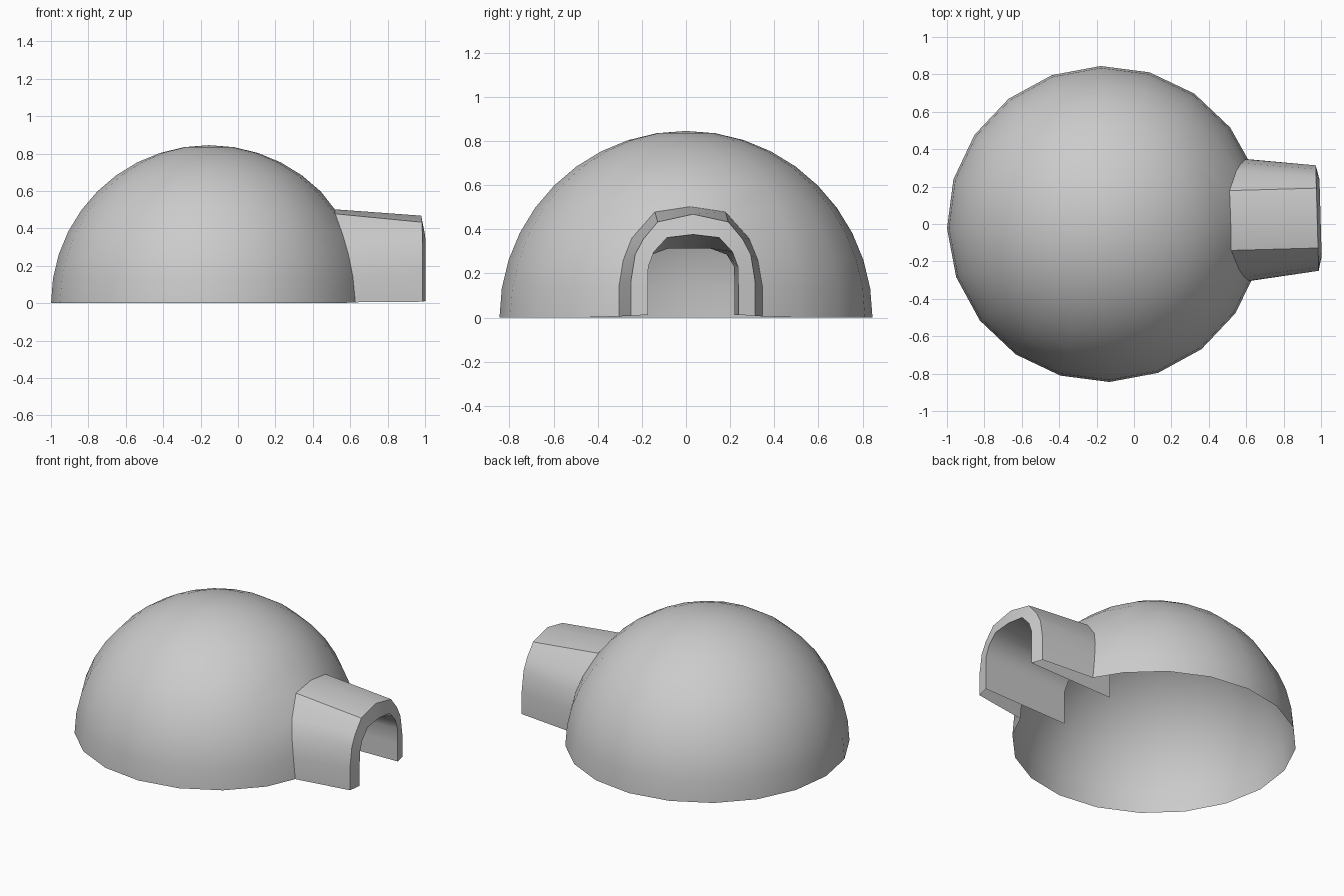
import bpy, bmesh
from math import sin, cos, pi, sqrt, radians

if "Cube" in bpy.data.objects:
    bpy.data.objects.remove(bpy.data.objects["Cube"])

R, CX, SEG, RINGS = 0.845, -0.155, 20, 10
bm = bmesh.new()

# Open half-dome grid, with its pole at the top
grid = [[bm.verts.new((R * cos(r * pi / 20) * cos(2 * pi * s / SEG),
                       R * cos(r * pi / 20) * sin(2 * pi * s / SEG),
                       R * sin(r * pi / 20))) for s in range(SEG)]
        for r in range(RINGS)]
pole = bm.verts.new((0, 0, R))
for r in range(RINGS):
    for s in range(SEG):
        t = (s + 1) % SEG
        if r < 4 and s in (0, SEG - 1):      # doorway opening
            continue
        if r == RINGS - 1:
            bm.faces.new((grid[r][s], grid[r][t], pole))
        else:
            bm.faces.new((grid[r][s], grid[r][t], grid[r + 1][t], grid[r + 1][s]))


def mirror_arch(half):
    """Half arch (y, z) from the foot to the crown, mirrored to a full arch."""
    return half + [(-y, z) for y, z in half[-2::-1]]


def ring(x, half):
    return [bm.verts.new((x, y, z)) for y, z in mirror_arch(half)]


# Doorway rim pulled into an arch lying on the dome
joint = ([grid[r][1] for r in range(5)] + [grid[4][0]]
         + [grid[r][SEG - 1] for r in range(4, -1, -1)])
joint_half = [(0.325, 0.005), (0.325, 0.14), (0.305, 0.26),
              (0.265, 0.36), (0.160, 0.478), (0, 0.502)]
for v, (y, z) in zip(joint, mirror_arch(joint_half)):
    v.co = (sqrt((R - 0.006) ** 2 - y * y - z * z), y, z)

# Entrance tunnel: outer skin, end face and inner lining
outer = ring(1.135, [(0.282, 0.008), (0.282, 0.16), (0.262, 0.285),
                     (0.225, 0.355), (0.160, 0.433), (0, 0.468)])
inner = ring(1.153, [(0.205, 0.012), (0.205, 0.13), (0.203, 0.23),
                     (0.178, 0.297), (0.118, 0.362), (0, 0.376)])
deep = ring(0.53, [(0.205, 0.012), (0.205, 0.13), (0.203, 0.23),
                   (0.170, 0.285), (0.095, 0.313), (0, 0.313)])
for a, b in ((joint, outer), (outer, inner), (inner, deep)):
    for i in range(len(a) - 1):
        bm.faces.new((a[i], b[i], b[i + 1], a[i + 1]))
bmesh.ops.recalc_face_normals(bm, faces=bm.faces)
if pole.normal.z < 0 or pole.link_faces[0].normal.z < 0:
    bmesh.ops.reverse_faces(bm, faces=bm.faces)

mesh = bpy.data.meshes.new("snow_hut")
bm.to_mesh(mesh)
bm.free()
hut = bpy.data.objects.new("snow_hut", mesh)
bpy.context.collection.objects.link(hut)
hut.location.x = CX
hut.rotation_euler.z = radians(1.6)
bpy.context.view_layer.objects.active = hut
hut.select_set(True)
bpy.ops.object.shade_smooth_by_angle(angle=radians(32))
